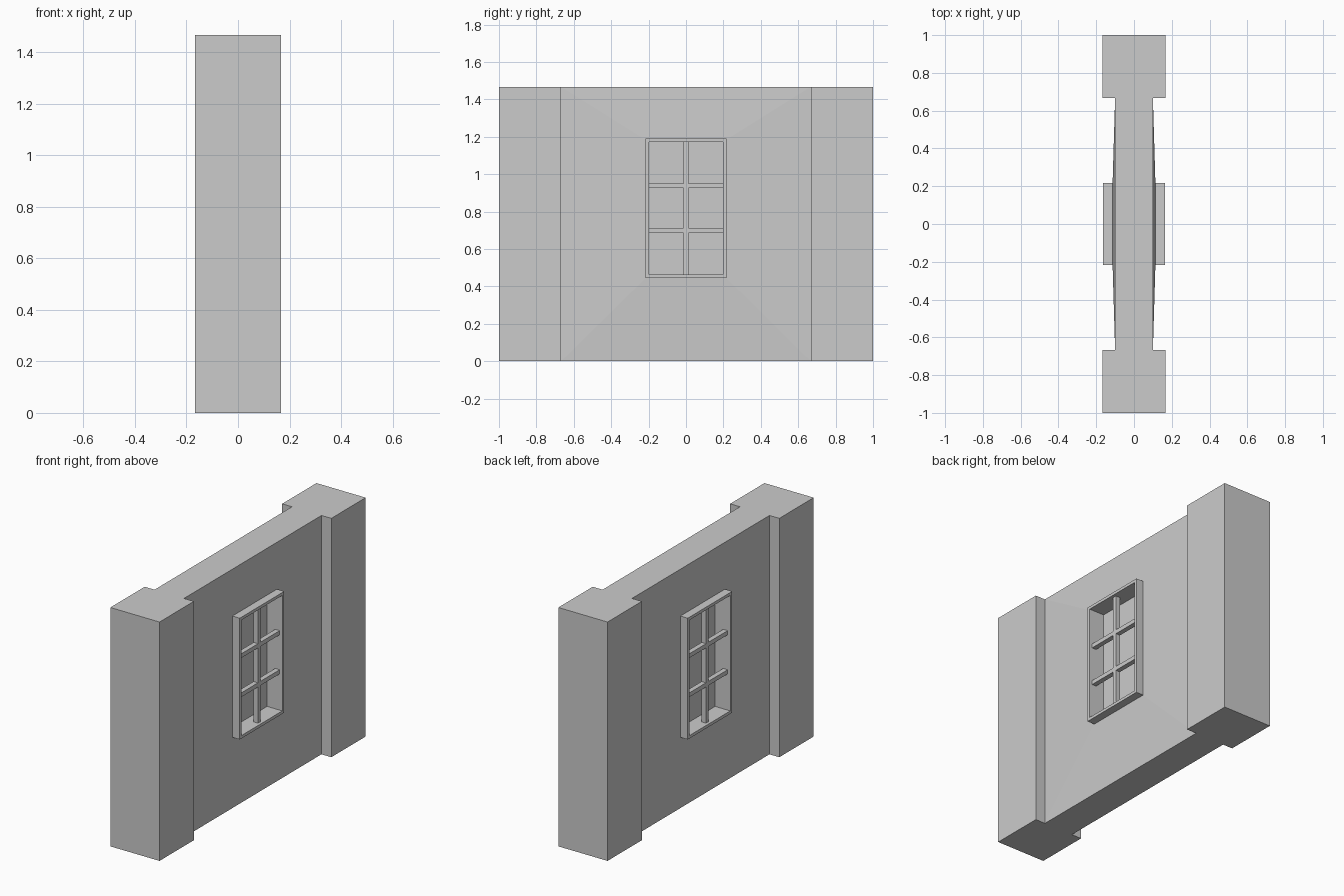
import bpy
import bmesh

cube = bpy.data.objects.get("Cube")
if cube:
    bpy.data.objects.remove(cube, do_unlink=True)

grey = bpy.data.materials.new("plain_grey")
grey.use_nodes = True
COLOUR = (0.6, 0.6, 0.6, 1)
grey.diffuse_color = COLOUR
grey.node_tree.nodes["Principled BSDF"].inputs["Base Color"].default_value = COLOUR

HEIGHT = 1.467
WALL = (-0.667, 0.667, 0, HEIGHT)
FRAME = (-0.216, 0.216, 0.445, 1.19)
OPENING = (-0.197, 0.197, 0.463, 1.172)


def loft(name, steps, closed=False):
    """Join rectangles (y0, y1, z0, z1) standing at successive x positions."""
    bm = bmesh.new()
    rings = []
    for x, (y0, y1, z0, z1) in steps:
        corners = ((y0, z0), (y1, z0), (y1, z1), (y0, z1))
        rings.append([bm.verts.new((x, y, z)) for y, z in corners])
    pairs = list(zip(rings, rings[1:]))
    if closed:
        pairs.append((rings[-1], rings[0]))
    else:
        bm.faces.new(rings[0])
        bm.faces.new(rings[-1])
    for a, b in pairs:
        for i in range(4):
            j = (i + 1) % 4
            bm.faces.new((a[i], a[j], b[j], b[i]))
    bmesh.ops.recalc_face_normals(bm, faces=bm.faces)
    mesh = bpy.data.meshes.new(name)
    bm.to_mesh(mesh)
    bm.free()
    mesh.materials.append(grey)
    obj = bpy.data.objects.new(name, mesh)
    bpy.context.collection.objects.link(obj)
    return obj


def box(name, x0, x1, rect):
    return loft(name, [(x0, rect), (x1, rect)])


# Wall panel, swelling slightly towards a window recess on both faces
loft("wall_panel", [(-0.06, OPENING), (-0.114, OPENING), (-0.1, WALL),
                    (0.1, WALL), (0.114, OPENING), (0.06, OPENING)])

# End pillars
box("front_pillar", -0.167, 0.167, (-1, -0.667, 0, HEIGHT))
box("back_pillar", -0.167, 0.167, (0.667, 1, 0, HEIGHT))

# Window frame and glazing bars on each face
y0, y1, z0, z1 = OPENING
for side, s in (("left", 1), ("right", -1)):
    loft(side + "_window_frame",
         [(s * 0.105, FRAME), (s * 0.163, FRAME),
          (s * 0.163, OPENING), (s * 0.105, OPENING)], closed=True)
    box(side + "_upright_bar", s * 0.115, s * 0.145, (-0.013, 0.013, z0, z1))
    for label, z in (("lower", 0.698), ("upper", 0.938)):
        box(f"{side}_{label}_crossbar", s * 0.115, s * 0.145,
            (y0, y1, z - 0.013, z + 0.013))
